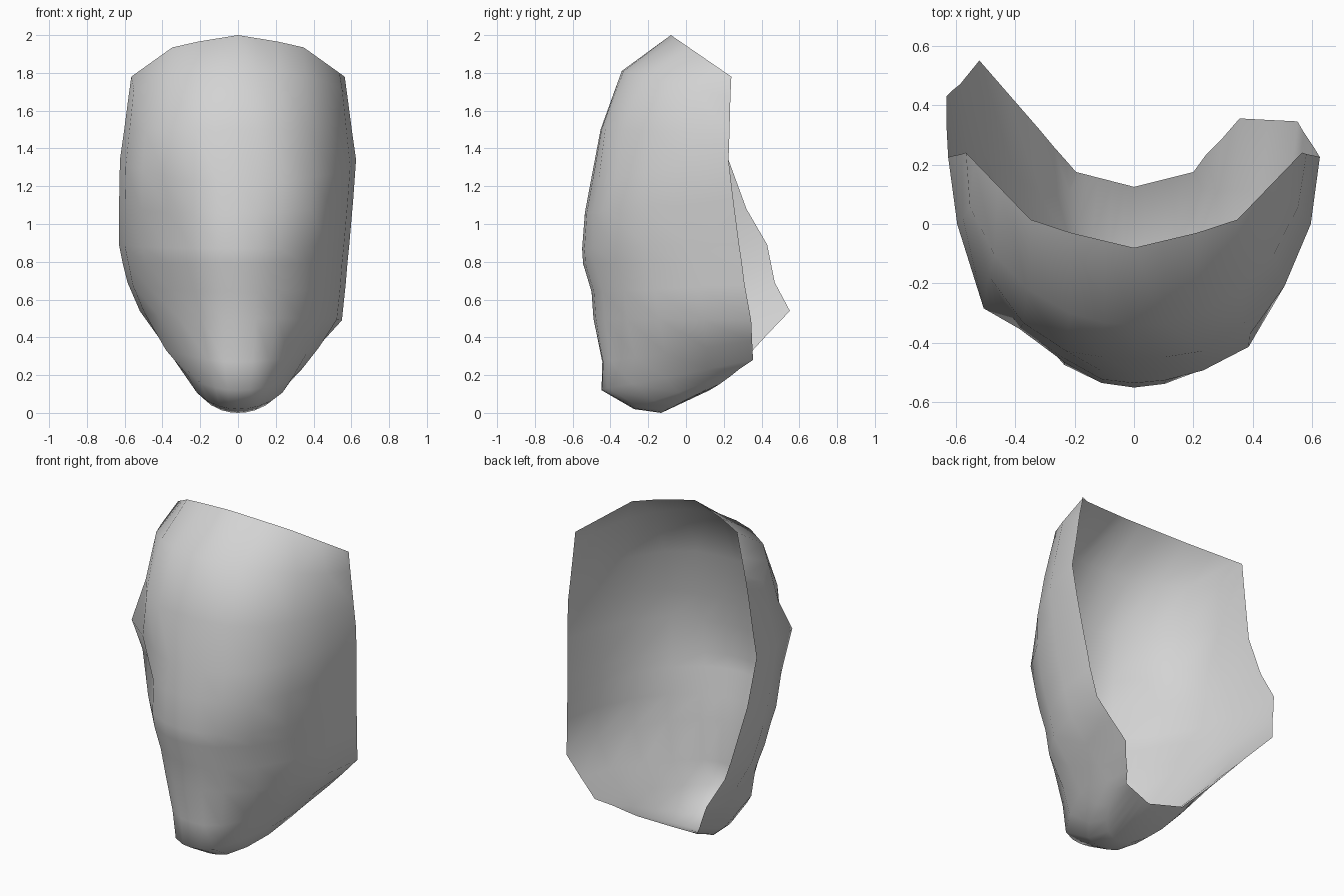
import bpy
import bmesh
from math import sin, cos, radians, exp
from mathutils import Vector

cube = bpy.data.objects.get("Cube")
if cube:
    bpy.data.objects.remove(cube, do_unlink=True)

# One flat grey
SHADE = (0.65, 0.65, 0.65, 1)
grey = bpy.data.materials.new("plain grey")
grey.use_nodes = True
grey.diffuse_color = SHADE
grey.node_tree.nodes["Principled BSDF"].inputs["Base Color"].default_value = SHADE


# How far a band has swept from the centre line (0) to the rim (1)
def rounded(angle):
    return 1 - cos(angle)


def crown_edge(angle):
    s = abs(sin(angle))
    return max(.42 * s, 1.83 * s - .83)


def straight(angle):
    return abs(sin(angle))


# Bands from crown to under the chin: sweep, centre (y, z), right rim, left rim
BANDS = [
    (crown_edge, (-.08, 2.0), (-.565, .24, 1.78), (.565, .24, 1.78)),
    (rounded, (-.34, 1.81), (-.58, .235, 1.67), (.58, .235, 1.67)),
    (rounded, (-.45, 1.5), (-.605, .23, 1.48), (.605, .23, 1.48)),
    (rounded, (-.505, 1.22), (-.625, .225, 1.34), (.625, .225, 1.34)),
    (rounded, (-.535, 1.06), (-.63, .32, 1.08), (.61, .25, 1.13)),
    (rounded, (-.55, .87), (-.63, .43, .89), (.59, .28, .9)),
    (rounded, (-.545, .79), (-.61, .45, .79), (.58, .295, .8)),
    (rounded, (-.5, .64), (-.585, .47, .69), (.57, .31, .68)),
    (rounded, (-.49, .5), (-.52, .55, .54), (.55, .345, .49)),
    (rounded, (-.43, .27), (-.42, .435, .42), (.45, .35, .38)),
    (rounded, (-.43, .12), (-.32, .32, .295), (.355, .355, .28)),
    (rounded, (-.27, .02), (-.27, .26, .235), (.29, .28, .23)),
    (rounded, (-.13, .0), (-.23, .215, .19), (.24, .23, .19)),
    (straight, (.125, .12), (-.195, .175, .15), (.2, .175, .15)),
]
ANGLES = [-90, -72, -54, -38, -22, -10, 0, 10, 22, 38, 54, 72, 90]

# Local shaping: where, how wide, how far
PUSHES = [
    ((-.495, -.23, 1.27), .11, (0, -.085, .02)),    # right brow corner
    ((-.39, -.35, 1.05), .13, (.01, .08, 0)),       # right eye hollow
    ((-.4, -.25, .72), .2, (.01, .055, 0)),         # right cheek
    ((.39, -.38, 1.08), .18, (.01, -.045, 0)),      # left cheekbone
    ((-.38, -.04, .33), .12, (-.05, 0, 0)),         # right jaw
]
# The same on both sides: forehead, chin front, chin base
for sign in (-1, 1):
    PUSHES += [
        ((sign * .3, -.36, 1.5), .17, (0, -.035, 0)),
        ((sign * .15, -.37, .18), .13, (0, -.05, 0)),
        ((sign * .14, -.2, .045), .08, (0, -.03, 0)),
    ]


def band_point(sweep, centre, right, left, degrees):
    angle = radians(degrees)
    rim = right if degrees < 0 else left
    k = sweep(angle)
    y, z = centre
    return Vector((rim[0] * abs(sin(angle)), y + (rim[1] - y) * k, z + (rim[2] - z) * k))


def shaped(p):
    out = p.copy()
    for where, radius, offset in PUSHES:
        d = (p - Vector(where)).length / radius
        out += Vector(offset) * exp(-d * d)
    return out


# Thin face shell, open at the back
bm = bmesh.new()
grid = [[bm.verts.new(shaped(band_point(*band, a))) for a in ANGLES] for band in BANDS]
for upper, lower in zip(grid, grid[1:]):
    for c in range(len(ANGLES) - 1):
        face = bm.faces.new((upper[c], lower[c], lower[c + 1], upper[c + 1]))
        face.smooth = True
mesh = bpy.data.meshes.new("face_shell")
bm.to_mesh(mesh)
bm.free()
mesh.materials.append(grey)
shell = bpy.data.objects.new("face_shell", mesh)
bpy.context.collection.objects.link(shell)
